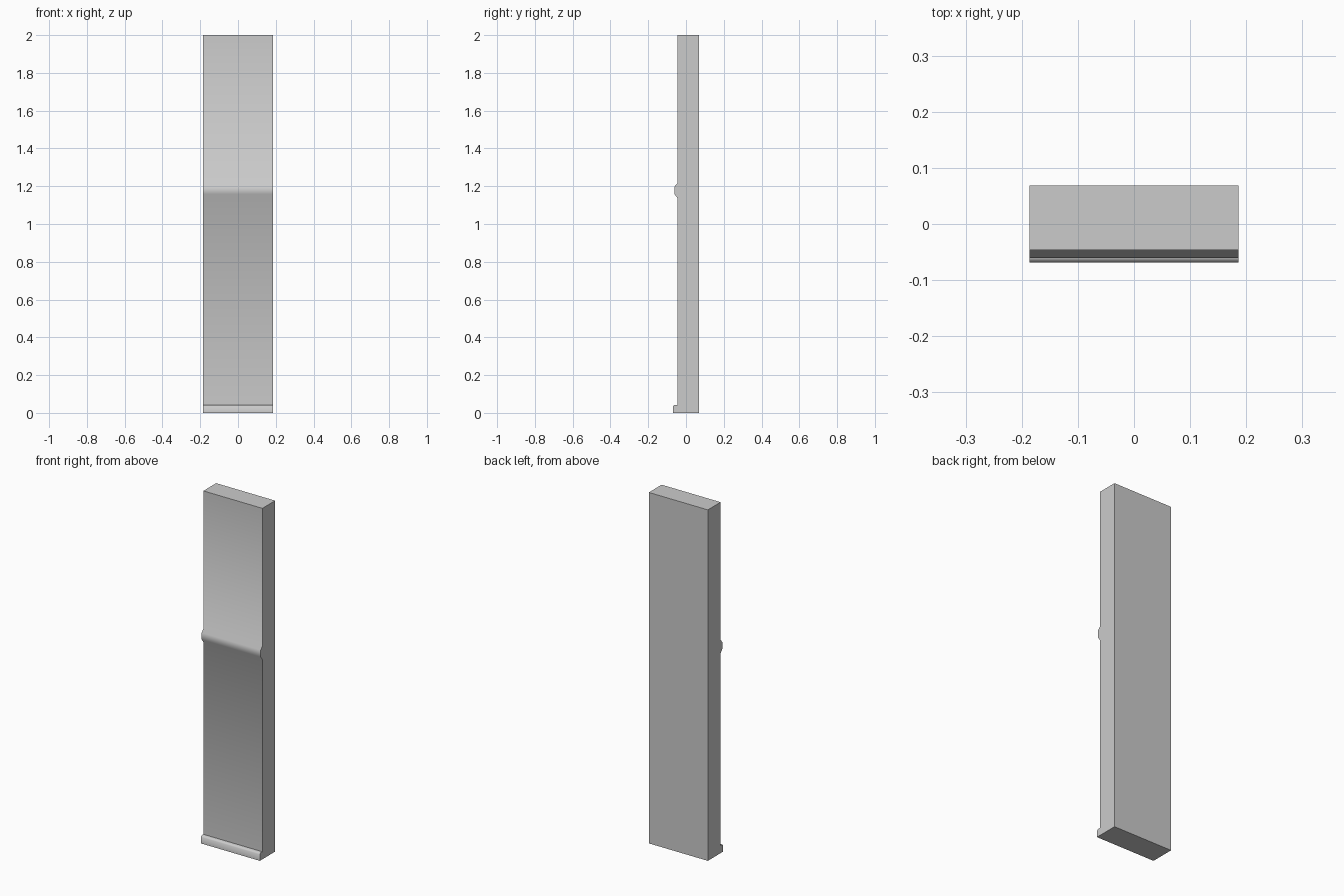
import bpy, bmesh, math

if "Cube" in bpy.data.objects:
    bpy.data.objects.remove(bpy.data.objects["Cube"])

HALF_WIDTH = 0.186

# Side profile (y, z): back, top, wall face, chair rail, skirting step
profile = [
    (0.069, 0.0), (0.069, 2.0), (-0.046, 2.0),
    (-0.046, 1.215), (-0.061, 1.198), (-0.061, 1.158), (-0.046, 1.138),
    (-0.046, 0.043), (-0.062, 0.043), (-0.069, 0.036), (-0.069, 0.0),
]

# Wall panel: profile extruded across x
bm = bmesh.new()
face = bm.faces.new([bm.verts.new((-HALF_WIDTH, y, z)) for y, z in profile])
ext = bmesh.ops.extrude_face_region(bm, geom=[face], use_keep_orig=True)
moved = [g for g in ext["geom"] if isinstance(g, bmesh.types.BMVert)]
bmesh.ops.translate(bm, verts=moved, vec=(2 * HALF_WIDTH, 0, 0))
bmesh.ops.recalc_face_normals(bm, faces=bm.faces)
mesh = bpy.data.meshes.new("wall_panel")
bm.to_mesh(mesh)
bm.free()

panel = bpy.data.objects.new("wall_panel", mesh)
bpy.context.collection.objects.link(panel)
bpy.context.view_layer.objects.active = panel
panel.select_set(True)

# Soft shading over the rail, crisp corners elsewhere
bpy.ops.object.shade_smooth_by_angle(angle=math.radians(60))
